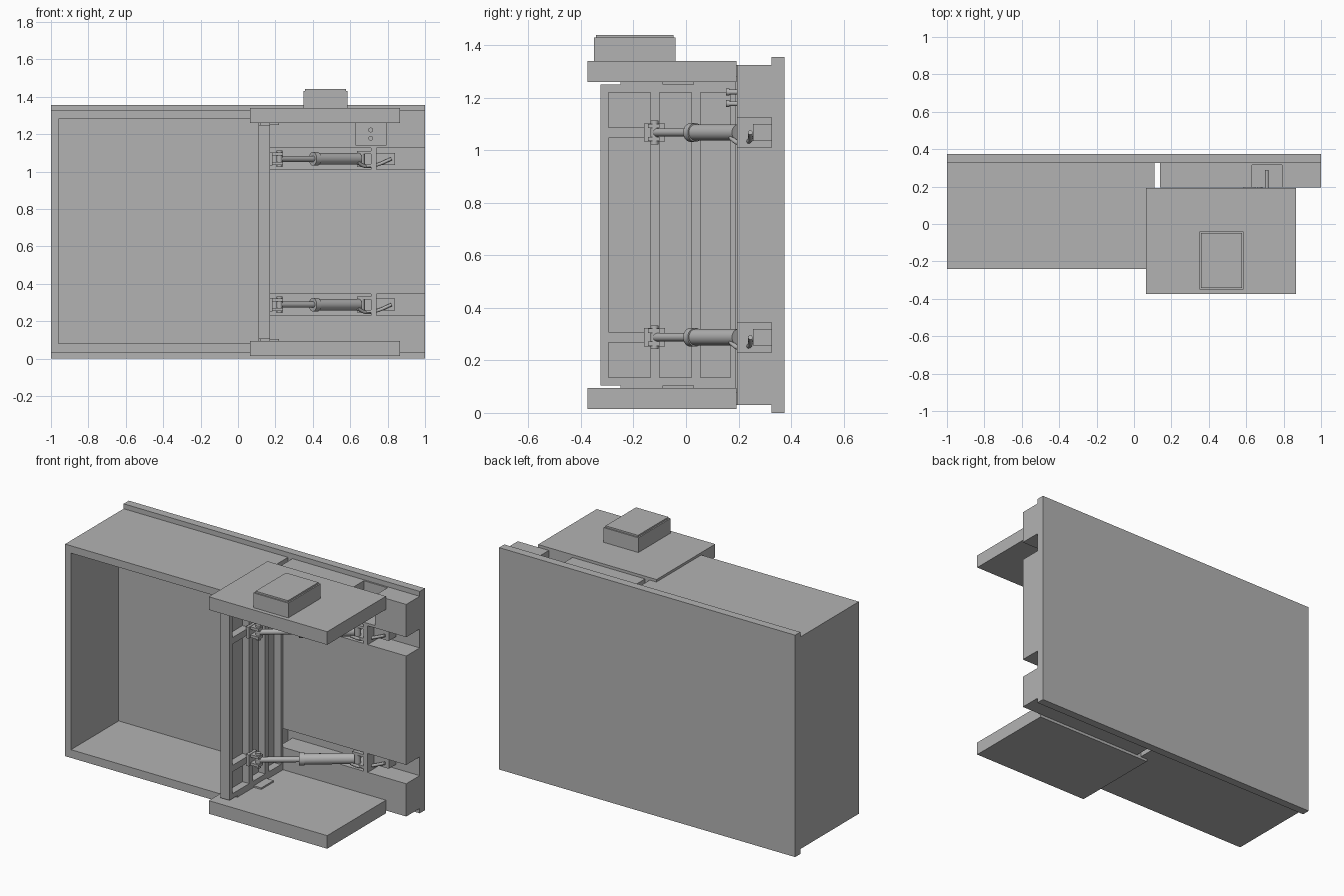
import bpy, bmesh
from mathutils import Vector

cube = bpy.data.objects.get("Cube")
if cube:
    bpy.data.objects.remove(cube)

GREY = (0.45, 0.45, 0.45, 1)
steel = bpy.data.materials.new("plain grey")
steel.use_nodes = True
steel.diffuse_color = GREY
steel.node_tree.nodes["Principled BSDF"].inputs["Base Color"].default_value = GREY


def finish(name, bm):
    bmesh.ops.recalc_face_normals(bm, faces=bm.faces)
    mesh = bpy.data.meshes.new(name)
    bm.to_mesh(mesh)
    bm.free()
    mesh.materials.append(steel)
    ob = bpy.data.objects.new(name, mesh)
    bpy.context.collection.objects.link(ob)
    return ob


def boxes(name, *spans):
    """One object from boxes given as (x range, y range, z range)."""
    bm = bmesh.new()
    for span in spans:
        verts = bmesh.ops.create_cube(bm, size=1)["verts"]
        for v in verts:
            v.co = [lo + (hi - lo) * (c + 0.5) for (lo, hi), c in zip(span, v.co)]
    return finish(name, bm)


def extrude_profile(name, points, y0, y1):
    """Outline in x and z, extruded along y."""
    bm = bmesh.new()
    face = bm.faces.new([bm.verts.new((x, y0, z)) for x, z in points])
    out = bmesh.ops.extrude_face_region(bm, geom=[face])["geom"]
    for v in out:
        if isinstance(v, bmesh.types.BMVert):
            v.co.y = y1
    return finish(name, bm)


def rod(name, start, end, radius):
    a, b = Vector(start), Vector(end)
    bpy.ops.mesh.primitive_cylinder_add(vertices=24, radius=radius,
                                        depth=(b - a).length, location=(a + b) / 2)
    ob = bpy.context.object
    ob.name = name
    ob.rotation_euler = (b - a).to_track_quat("Z", "Y").to_euler()
    ob.data.materials.append(steel)
    bpy.ops.object.shade_smooth_by_angle()
    return ob


def hose(name, points, radius):
    curve = bpy.data.curves.new(name, "CURVE")
    curve.dimensions = "3D"
    curve.bevel_depth = radius
    curve.bevel_resolution = 3
    curve.use_fill_caps = True
    spline = curve.splines.new("BEZIER")
    spline.bezier_points.add(len(points) - 1)
    for bp, p in zip(spline.bezier_points, points):
        bp.co = p
        bp.handle_left_type = bp.handle_right_type = "AUTO"
    curve.materials.append(steel)
    ob = bpy.data.objects.new(name, curve)
    bpy.context.collection.objects.link(ob)


# Back plate and open-fronted bin
FRONT, BACK = 0.195, 0.325
boxes("back_plate", ((-1, 1), (BACK, 0.375), (0, 1.355)))
extrude_profile("bin_walls", [(-1, 0.03), (0.11, 0.03), (0.11, 0.08), (-0.96, 0.08),
                              (-0.96, 1.28), (0.11, 1.28), (0.11, 1.325), (-1, 1.325)],
                -0.24, BACK)
boxes("bin_back", ((-0.96, 0.11), (0.22, BACK), (0.08, 1.28)))

# Support block, divided by two grooves and notched at the top
boxes("support_lower", ((0.14, 1), (FRONT, BACK), (0.03, 0.23)))
boxes("support_middle", ((0.14, 1), (FRONT, BACK), (0.345, 1.01)))
extrude_profile("support_upper", [(0.14, 1.125), (1, 1.125), (1, 1.325), (0.79, 1.325),
                                  (0.79, 1.14), (0.63, 1.14), (0.63, 1.325), (0.14, 1.325)],
                FRONT, BACK)

# Side plates and drive box
for name, z in (("lower_plate", 0.015), ("upper_plate", 1.26)):
    boxes(name, ((0.065, 0.865), (-0.375, 0.192), (z, z + 0.08)))
boxes("drive_box", ((0.35, 0.585), (-0.35, -0.04), (1.34, 1.43)),
      ((0.358, 0.577), (-0.342, -0.048), (1.43, 1.44)))

# Pressing gate: sheet, rim and upright ribs
GATE_X = (0.125, 0.17)
ribs = [(GATE_X, y, (0.135, 1.22)) for y in
        ((-0.325, -0.295), (-0.135, -0.1), (0.02, 0.055), (0.17, 0.19))]
rims = [(GATE_X, (-0.325, 0.19), z) for z in ((0.105, 0.135), (1.22, 1.25))]
boxes("gate", ((0.11, 0.125), (-0.325, 0.19), (0.105, 1.25)), *ribs, *rims)
for name, z in (("lower_guide", 0.095), ("upper_guide", 1.25)):
    boxes(name, ((0.12, 0.17), (-0.25, 0.19), (z, z + 0.01)),
          ((0.17, 0.22), (-0.09, 0.03), (z, z + 0.01)))

# Two hydraulic rams with brackets, dividers and hoses
for side, z in (("lower", 0.288), ("upper", 1.068)):
    boxes(side + "_gate_crossbar", (GATE_X, (-0.295, -0.135), (z - 0.02, z + 0.02)))
    lugs = [((0.165, 0.24), (-0.145, -0.1), (z + s - 0.008, z + s + 0.008))
            for s in (-0.025, 0.025)]
    boxes(side + "_gate_bracket",
          ((0.165, 0.185), (-0.16, -0.08), (z - 0.035, z + 0.035)), *lugs)
    rod(side + "_gate_pin", (0.222, -0.12, z - 0.045), (0.222, -0.12, z + 0.045), 0.015)
    rod(side + "_ram_rod", (0.215, -0.122, z), (0.45, 0.05, z), 0.016)
    rod(side + "_ram_collar", (0.4, 0.018, z), (0.425, 0.036, z), 0.036)
    rod(side + "_ram_barrel", (0.415, 0.029, z), (0.645, 0.2, z), 0.031)
    rod(side + "_ram_eye", (0.66, 0.212, z - 0.04), (0.66, 0.212, z + 0.04), 0.018)
    mounts = [((0.635, 0.71), (0.195, BACK), (z + s - 0.008, z + s + 0.008))
              for s in (-0.035, 0.035)]
    boxes(side + "_ram_mount", *mounts)
    boxes(side + "_groove_divider", ((0.71, 0.74), (FRONT, BACK), (z - 0.058, z + 0.058)))
    boxes(side + "_hose_block", ((0.74, 0.84), (0.255, BACK), (z - 0.032, z + 0.032)))
    hose(side + "_hose", [(0.64, 0.17, z - 0.02), (0.68, 0.2, z - 0.04),
                          (0.74, 0.24, z - 0.033), (0.82, 0.245, z)], 0.009)

# Connector pins in the top notch
for i, z in enumerate((1.178, 1.222)):
    rod("connector_pin_%d" % (i + 1), (0.71, 0.155, z), (0.71, 0.29, z), 0.009)
    rod("connector_cap_%d" % (i + 1), (0.71, 0.152, z), (0.71, 0.165, z), 0.013)
boxes("notch_back", ((0.63, 0.79), (0.315, BACK), (1.14, 1.325)))
